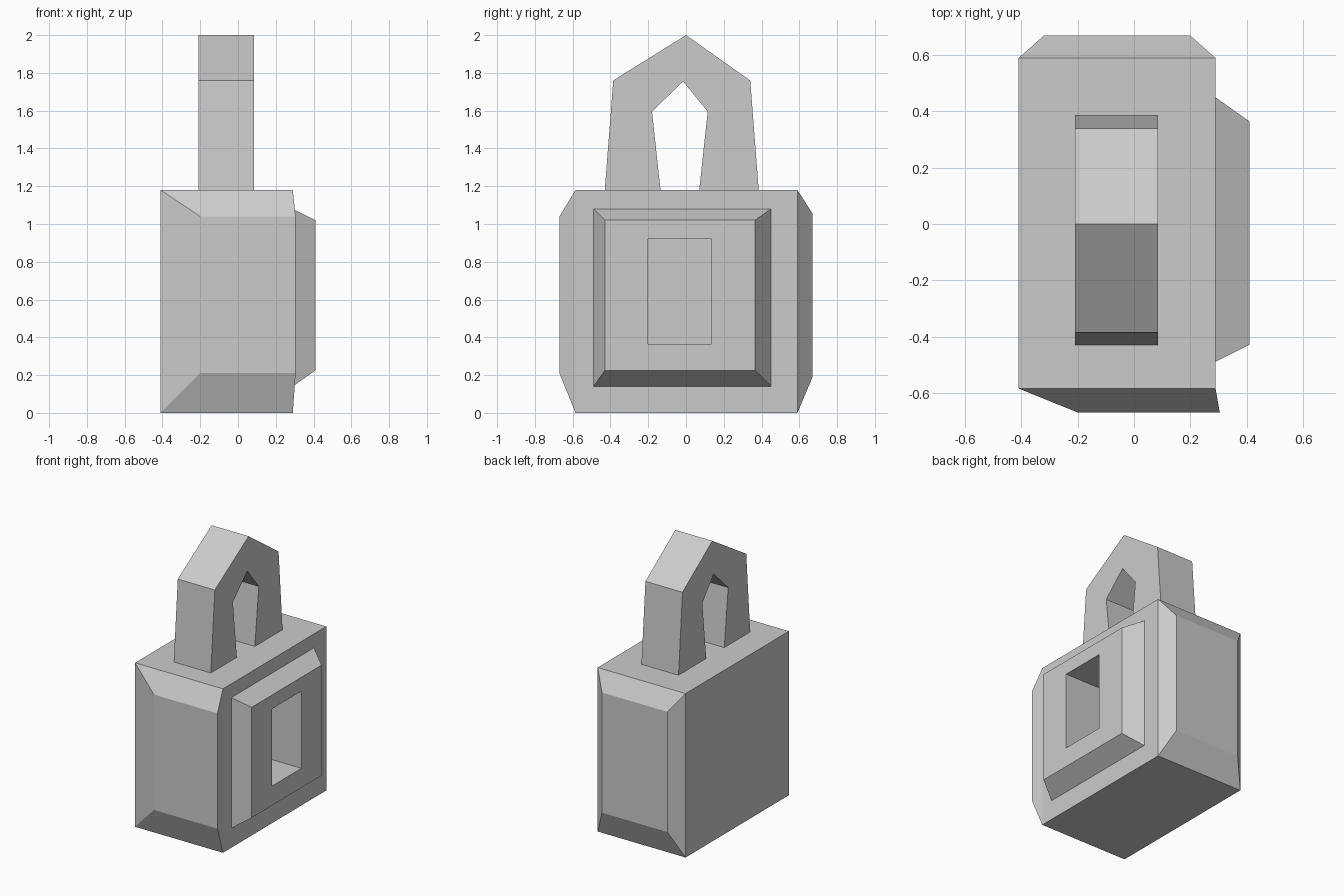
import bpy
import bmesh
from mathutils import Vector

if "Cube" in bpy.data.objects:
    bpy.data.objects.remove(bpy.data.objects["Cube"])


def finish(bm, name):
    bmesh.ops.recalc_face_normals(bm, faces=bm.faces[:])
    mesh = bpy.data.meshes.new(name)
    bm.to_mesh(mesh)
    bm.free()
    obj = bpy.data.objects.new(name, mesh)
    bpy.context.collection.objects.link(obj)
    return obj


def extrude_to(bm, face, lo, hi):
    """Extrude a rectangular face and fit it to the rectangle lo..hi."""
    face = bmesh.ops.extrude_discrete_faces(bm, faces=[face])["faces"][0]
    centre = face.calc_center_median()
    for v in face.verts:
        v.co = Vector([lo[i] if v.co[i] < centre[i] else hi[i] for i in range(3)])
    return face


def face_towards(bm, direction):
    bm.normal_update()
    return max(bm.faces, key=lambda f: f.normal.dot(Vector(direction)))


# Lock body: a box with raised front, back and right faces
lo, hi = (-0.41, -0.585, 0.0), (0.29, 0.59, 1.18)
bm = bmesh.new()
bmesh.ops.create_cube(bm, size=1)
for v in bm.verts:
    v.co = Vector([lo[i] if v.co[i] < 0 else hi[i] for i in range(3)])
front = face_towards(bm, (0, -1, 0))
back = face_towards(bm, (0, 1, 0))
right = face_towards(bm, (1, 0, 0))
extrude_to(bm, front, (-0.20, -0.67, 0.21), (0.305, -0.67, 1.04))
extrude_to(bm, back, (-0.32, 0.67, 0.19), (0.20, 0.67, 1.055))

# Keyhole panel: flat rim, bevelled plate, then a rectangular recess
for ylo, yhi, zlo, zhi, x in (
    (-0.49, 0.45, 0.14, 1.08, 0.29),
    (-0.43, 0.365, 0.225, 1.02, 0.41),
    (-0.20, 0.135, 0.365, 0.92, 0.41),
    (-0.20, 0.135, 0.365, 0.92, 0.05),
):
    right = extrude_to(bm, right, (x, ylo, zlo), (x, yhi, zhi))
finish(bm, "lock_body")

# Shackle: an angular arch profile extruded along x
outer = [(-0.43, 1.18), (-0.385, 1.76), (0.0, 2.0), (0.34, 1.76), (0.385, 1.18)]
inner = [(-0.135, 1.18), (-0.18, 1.595), (-0.015, 1.755), (0.115, 1.595), (0.07, 1.18)]
bm = bmesh.new()
a = [bm.verts.new((-0.21, y, z)) for y, z in outer]
b = [bm.verts.new((-0.21, y, z)) for y, z in inner]
side = [bm.faces.new((a[i], a[i + 1], b[i + 1], b[i])) for i in range(4)]
geom = bmesh.ops.extrude_face_region(bm, geom=side, use_keep_orig=True)["geom"]
bmesh.ops.translate(bm, vec=(0.295, 0, 0),
                    verts=[g for g in geom if isinstance(g, bmesh.types.BMVert)])
finish(bm, "shackle")
